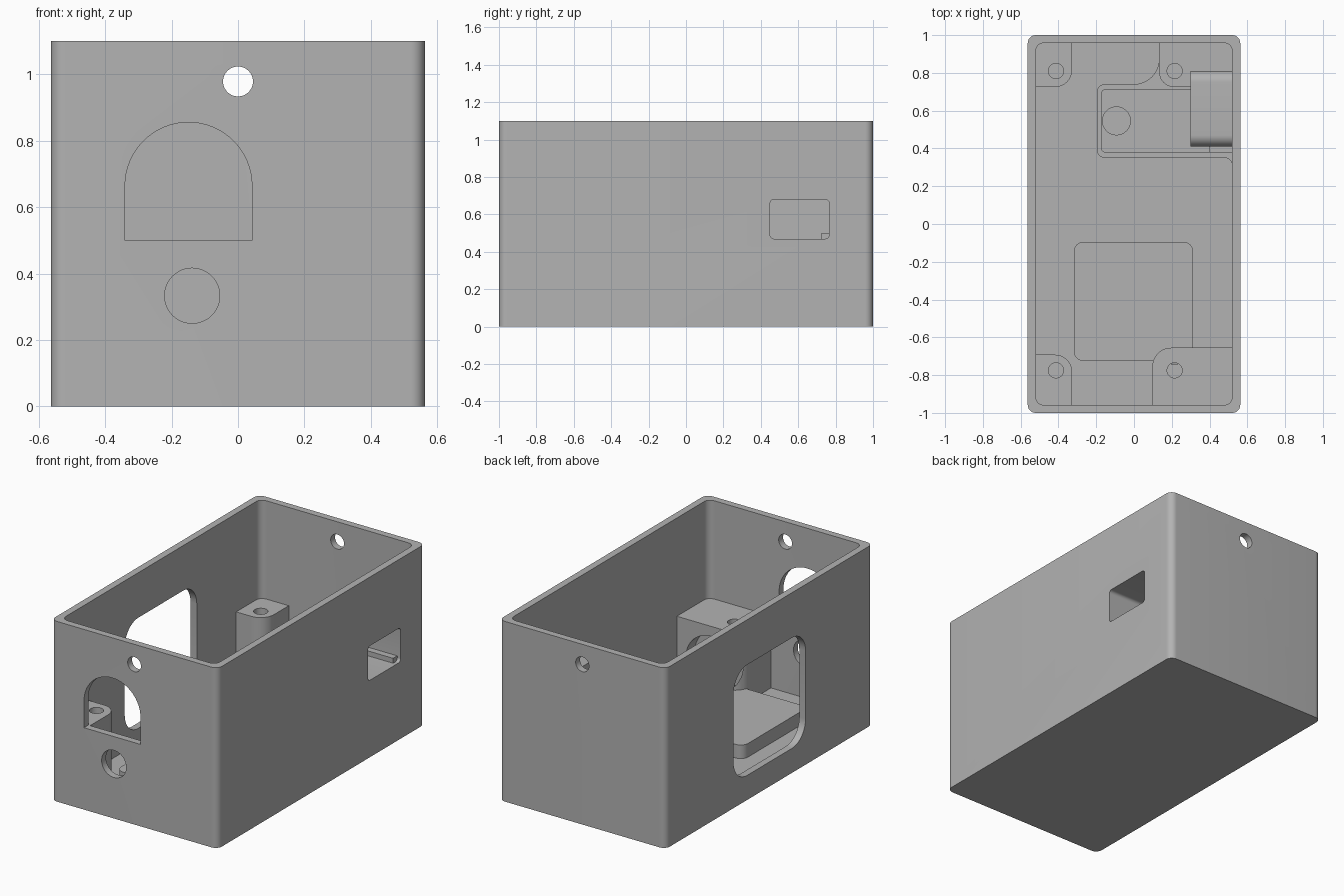
import bpy, bmesh, math
from mathutils import Vector

if "Cube" in bpy.data.objects:
    bpy.data.objects.remove(bpy.data.objects["Cube"], do_unlink=True)

grey = bpy.data.materials.new("plain grey")
grey.use_nodes = True
colour = (0.45, 0.45, 0.45, 1)
grey.diffuse_color = colour
grey.node_tree.nodes["Principled BSDF"].inputs["Base Color"].default_value = colour


def arc(cx, cy, r, start, end, n=10):
    """Points along an arc, angles in degrees."""
    steps = [math.radians(start + (end - start) * i / n) for i in range(n + 1)]
    return [(cx + r * math.cos(a), cy + r * math.sin(a)) for a in steps]


def circle(cx, cy, r):
    return arc(cx, cy, r, 0, 360, 48)[:-1]


def rounded(u0, u1, v0, v1, radii):
    """Rectangle outline; radii run: low-low, high-low, high-high, low-high."""
    if not isinstance(radii, tuple):
        radii = (radii,) * 4
    corners = [(u0, v0, 1, 1), (u1, v0, -1, 1), (u1, v1, -1, -1), (u0, v1, 1, -1)]
    points = []
    for i, ((u, v, su, sv), r) in enumerate(zip(corners, radii)):
        if r:
            points += arc(u + su * r, v + sv * r, r, 180 + 90 * i, 270 + 90 * i)
        else:
            points.append((u, v))
    return points


def prism(name, outline, lo, hi, axis="z"):
    """Extrude an outline between two positions along an axis."""
    place = {"x": lambda u, v, w: (w, u, v),
             "y": lambda u, v, w: (u, w, v),
             "z": lambda u, v, w: (u, v, w)}[axis]
    bm = bmesh.new()
    face = bm.faces.new([bm.verts.new(place(u, v, lo)) for u, v in outline])
    top = bmesh.ops.extrude_face_region(bm, geom=[face])["geom"]
    bmesh.ops.translate(bm, vec=Vector(place(0, 0, hi - lo)),
                        verts=[g for g in top if isinstance(g, bmesh.types.BMVert)])
    bmesh.ops.recalc_face_normals(bm, faces=bm.faces)
    mesh = bpy.data.meshes.new(name)
    bm.to_mesh(mesh)
    bm.free()
    mesh.materials.append(grey)
    obj = bpy.data.objects.new(name, mesh)
    bpy.context.collection.objects.link(obj)
    return obj


def activate(obj):
    bpy.ops.object.select_all(action="DESELECT")
    obj.select_set(True)
    bpy.context.view_layer.objects.active = obj


def cut(obj, *shape):
    """Subtract a prism from an object."""
    cutter = prism("cutter", *shape)
    cutter.hide_render = True
    activate(obj)
    mod = obj.modifiers.new("cut", "BOOLEAN")
    mod.operation = "DIFFERENCE"
    mod.solver = "EXACT"
    mod.object = cutter
    bpy.ops.object.modifier_apply(modifier=mod.name)
    bpy.data.objects.remove(cutter, do_unlink=True)


FLOOR, POST_TOP = 0.06, 0.5
IN_X, IN_Y = 0.52, 0.958
EMBED = 0.02
BASE = FLOOR - EMBED

# Open box
case = prism("case", rounded(-0.5625, 0.5625, -1, 1, 0.042), 0, 1.1)
cut(case, rounded(-IN_X, IN_X, -IN_Y, IN_Y, 0.042), FLOOR, 1.3)

# Screw holes near the rim, front and back
cut(case, circle(0, 0.978, 0.045), -1.2, 1.2, "y")

# Front arch and round opening
arch = [(-0.34, 0.5), (0.042, 0.5)] + arc(-0.149, 0.664, 0.191, 0, 180, 32)
cut(case, arch, -1.2, -0.9, "y")
cut(case, circle(-0.138, 0.333, 0.083), -1.2, -0.9, "y")

# Large window on one side, small port on the other
cut(case, rounded(-0.35, 0.345, 0.15, 0.825, 0.13), -0.7, -0.45, "x")
port = rounded(0.45, 0.765, 0.47, 0.68, 0.02)
cut(case, port, 0.45, 0.7, "x")

# Sleeve around the small port
sleeve = prism("port_sleeve", rounded(0.41, 0.81, 0.43, 0.72, 0.06), 0.3, IN_X + EMBED / 2, "x")
cut(sleeve, port, 0.2, 0.7, "x")

# Corner posts with blind screw holes
OX, OY = IN_X + EMBED, IN_Y + EMBED
posts = {
    "front_right_post": (rounded(-OX, -0.328, -OY, -0.692, (0, 0, 0.09, 0)), -0.413, -0.775),
    "front_left_post": (rounded(0.097, OX, -OY, -0.655, (0, 0, 0, 0.1)), 0.215, -0.775),
    "back_right_post": (rounded(-OX, -0.328, 0.725, OY, (0, 0.09, 0, 0)), -0.413, 0.81),
    "back_left_post": (rounded(0.133, OX, 0.725, OY, (0.08, 0, 0, 0)), 0.215, 0.81),
}
parts = [case, sleeve]
for name, (outline, hx, hy) in posts.items():
    post = prism(name, outline, BASE, POST_TOP)
    cut(post, circle(hx, hy, 0.04), POST_TOP - 0.2, 0.7)
    if name == "front_left_post":
        # Round recess in the inner face
        cut(post, circle(0.285, 0.265, 0.175), -0.74, -0.5, "y")
    parts.append(post)

# Raised pad on the floor
parts.append(prism("floor_pad", rounded(-0.318, 0.313, -0.725, -0.095, 0.05), BASE, 0.143))

# Board tray, blended into the side wall and the back post
tray_outline = (arc(-0.155, 0.393, 0.042, 180, 270) + arc(0.478, 0.309, 0.042, 90, 0)
                + [(OX, 0.309), (OX, OY), (0.133, OY)]
                + arc(-0.001, 0.874, 0.134, 0, -90) + arc(-0.155, 0.698, 0.042, 90, 180))
tray = prism("board_tray", tray_outline, BASE, 0.18)
cut(tray, rounded(-0.17, IN_X, 0.382, 0.71, (0.015, 0, 0, 0.015)), 0.14, 0.4)
cut(tray, rounded(-0.17, 0.4, 0.382, 0.71, (0.015, 0, 0, 0.015)), 0.12, 0.4)
cut(tray, circle(-0.093, 0.546, 0.074), 0.07, 0.4)
parts.append(tray)

for part in parts:
    activate(part)
    bpy.ops.object.shade_smooth_by_angle(angle=math.radians(30))
